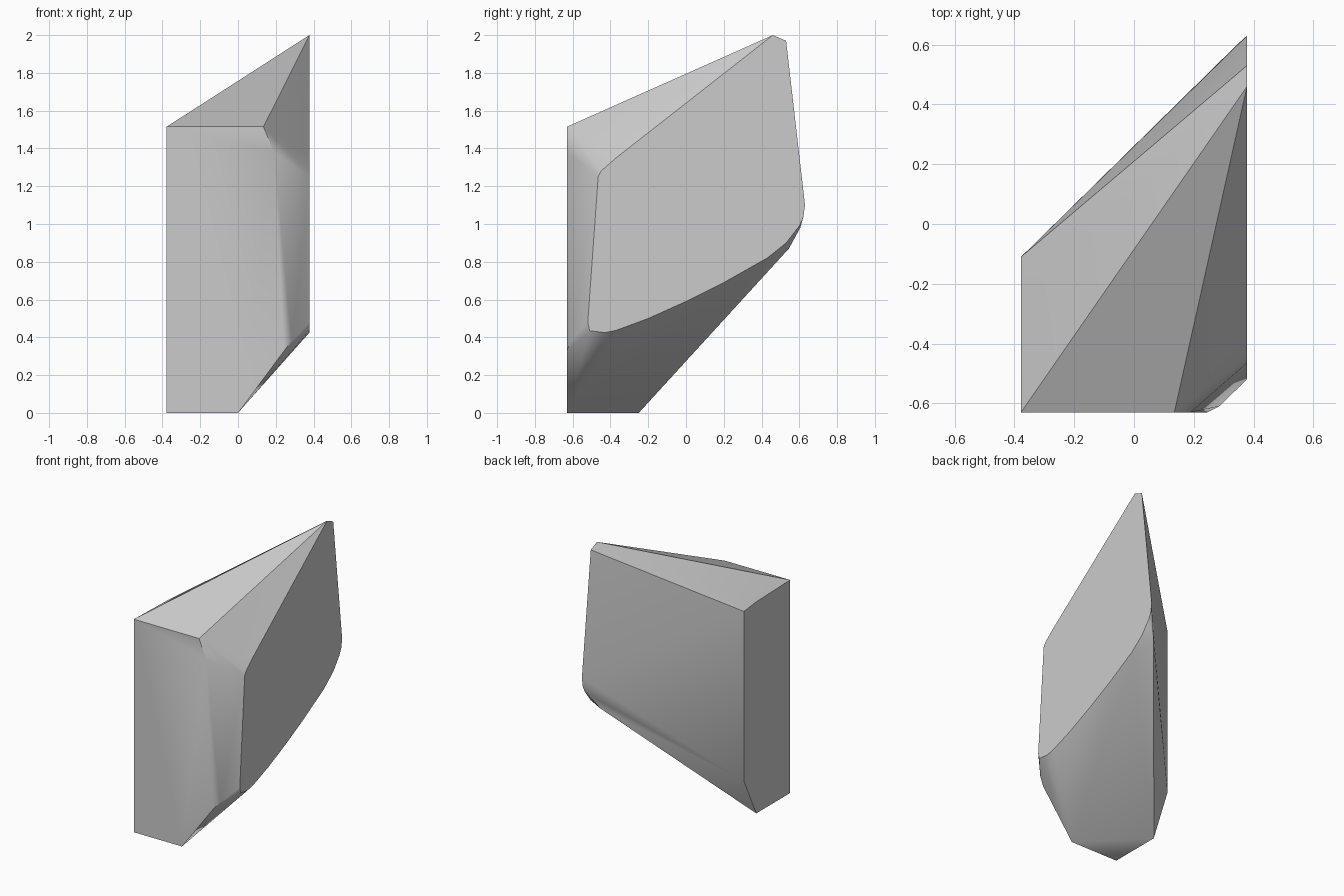
import bpy
import bmesh
import math

# Remove the default cube
default_cube = bpy.data.objects.get("Cube")
if default_cube:
    bpy.data.objects.remove(default_cube, do_unlink=True)

HALF_WIDTH = 0.378
HALF_DEPTH = 0.63
SHARP_ANGLE = math.radians(40)


def make_material(name, colour):
    material = bpy.data.materials.new(name)
    material.use_nodes = True
    material.diffuse_color = colour
    shader = next(n for n in material.node_tree.nodes if n.type == "BSDF_PRINCIPLED")
    shader.inputs["Base Color"].default_value = colour
    return material


# Outline of the large flat left side, as (y, z)
left_outline = [
    (0.46, 2.0), (0.53, 1.97), (HALF_DEPTH, 1.1), (0.622, 1.04), (0.6, 0.99),
    (0.53, 0.9), (0.43, 0.82), (0.2, 0.69), (0, 0.59), (-0.2, 0.5),
    (-0.37, 0.437), (-0.43, 0.425), (-0.51, 0.435), (-0.52, 0.48),
    (-0.48, 1.0), (-0.465, 1.25), (-0.45, 1.28), (-0.37, 1.35),
]

# Outline of the narrow right side, as (y, z)
right_outline = [
    (-HALF_DEPTH, 0), (-0.25, 0), (-0.11, 0.285),
    (-0.11, 1.49), (-0.25, 1.505), (-HALF_DEPTH, 1.515),
]

# Outline of the front, as (x, z)
front_outline = [(0, 0), (0.245, 0.33), (0.19, 1.38), (0.135, 1.515)]

# Worn corners at the lower front and lower back, as (x, y, z)
worn_corners = [(0.285, -0.61, 0.38), (0.24, 0.49, 0.83), (0.29, 0.545, 0.87), (0.35, 0.605, 0.98)]

points = [(HALF_WIDTH, y, z) for y, z in left_outline]
points += [(-HALF_WIDTH, y, z) for y, z in right_outline]
points += [(x, -HALF_DEPTH, z) for x, z in front_outline]
points += worn_corners

# Wrap the outlines in one convex stone shard
bm = bmesh.new()
for point in points:
    bm.verts.new(point)
hull = bmesh.ops.convex_hull(bm, input=bm.verts[:])
loose = [v for v in bm.verts if not v.link_faces]
bmesh.ops.delete(bm, geom=loose, context="VERTS")
bmesh.ops.dissolve_limit(bm, angle_limit=math.radians(1), verts=bm.verts[:], edges=bm.edges[:])
bmesh.ops.recalc_face_normals(bm, faces=bm.faces[:])
bm.normal_update()

# Keep the cut sides crisp and soften the worn bevels between them
for face in bm.faces:
    face.smooth = True
for edge in bm.edges:
    cut_side = any(abs(face.normal.x) > 0.999 for face in edge.link_faces)
    edge.smooth = not cut_side and edge.calc_face_angle(0) < SHARP_ANGLE

mesh = bpy.data.meshes.new("stone_shard")
bm.to_mesh(mesh)
bm.free()
mesh.materials.append(make_material("pale grey stone", (0.6, 0.6, 0.6, 1)))
shard = bpy.data.objects.new("stone_shard", mesh)
bpy.context.collection.objects.link(shard)
